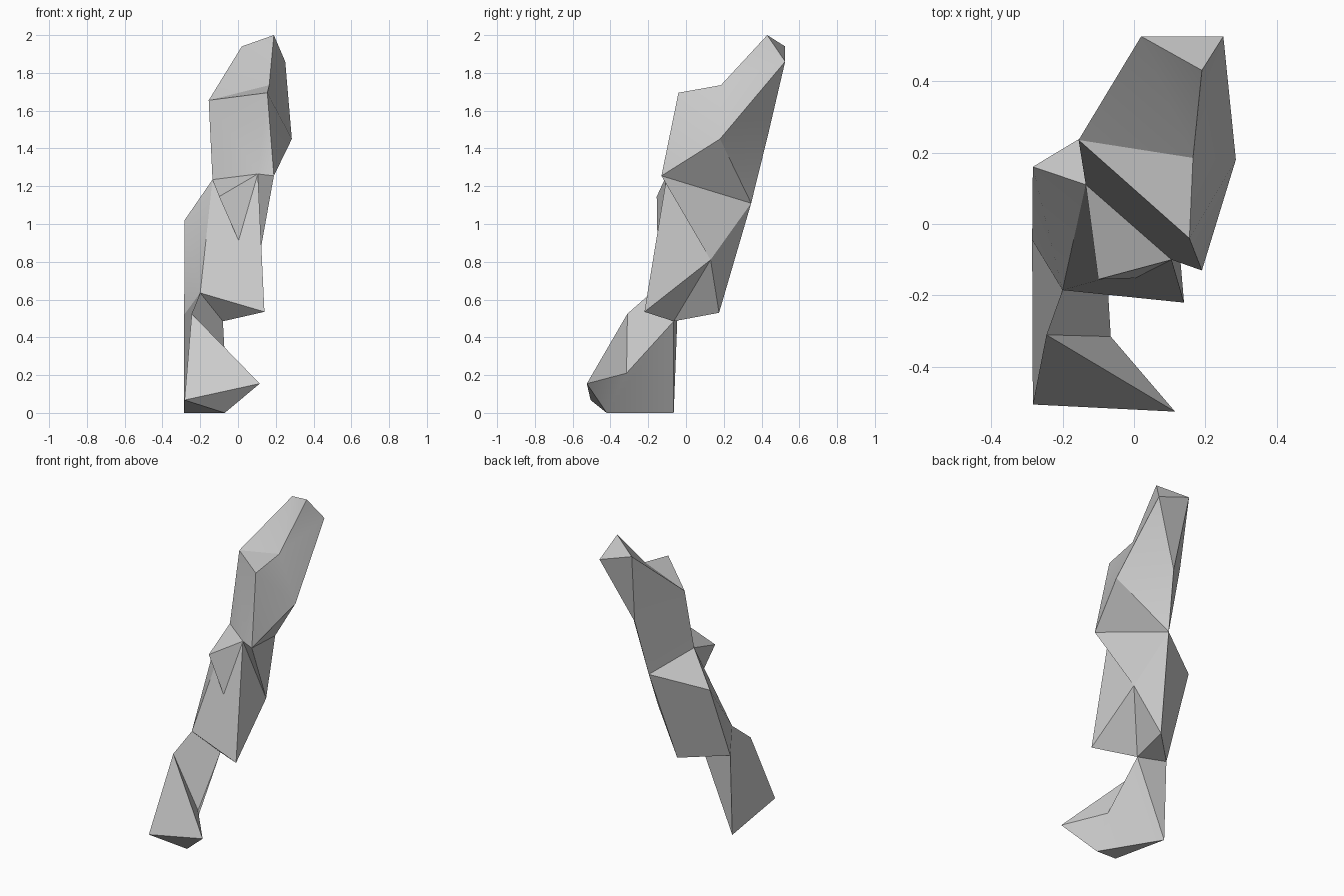
import bpy
import bmesh
import math

cube = bpy.data.objects.get("Cube")
if cube:
    bpy.data.objects.remove(cube, do_unlink=True)

grey = bpy.data.materials.new("plain_grey")
grey.use_nodes = True
colour = (0.6, 0.6, 0.6, 1)
grey.diffuse_color = colour
grey.node_tree.nodes["Principled BSDF"].inputs["Base Color"].default_value = colour


def build_part(name, points, faces, caps=()):
    """Make a faceted part; caps close it for orienting normals, then are
    removed so that neighbouring parts meet without inner walls."""
    bm = bmesh.new()
    corners = {}

    def add_face(letters):
        for letter in letters:
            if letter not in corners:
                corners[letter] = bm.verts.new(points[letter])
        return bm.faces.new([corners[letter] for letter in letters])

    for letters in faces.split():
        add_face(letters)
    cap_faces = [add_face(letters) for letters in caps]
    bmesh.ops.recalc_face_normals(bm, faces=bm.faces[:])
    if cap_faces:
        bmesh.ops.delete(bm, geom=cap_faces, context="FACES_ONLY")
    mesh = bpy.data.meshes.new(name)
    bm.to_mesh(mesh)
    bm.free()
    mesh.materials.append(grey)
    part = bpy.data.objects.new(name, mesh)
    bpy.context.collection.objects.link(part)
    bpy.ops.object.select_all(action="DESELECT")
    part.select_set(True)
    bpy.context.view_layer.objects.active = part
    bpy.ops.object.shade_smooth_by_angle(angle=math.radians(25))
    return part


# Corners shared around the knee and the ankle
knee = {
    "I": (-.135, .11, 1.235),
    "R": (.105, -.10, 1.265),
    "H": (.19, -.13, 1.255),
    "J": (.024, .345, 1.11),
}
ankle = {
    "O": (-.20, -.185, .635),
    "U": (-.08, -.065, .485),
    "N": (-.285, -.045, .52),
}

# Thigh: a leaning block with a slanted top
thigh_points = {
    "A": (.19, .43, 2),
    "B": (.02, .525, 1.94),
    "C": (.25, .525, 1.86),
    "D": (-.155, .235, 1.655),
    "E": (.155, -.04, 1.695),
    "F": (.165, .185, 1.735),
    "G": (.285, .18, 1.45),
    "P": (.062, .435, 1.475),
}
build_part("thigh", thigh_points | knee,
           "DERI EHR DEF DFB FAB ABC EFG EGH FAC FCG BCP CGP GPJ GJH DBP DPJI",
           caps=["IRHJ"])

# Shin: tapers from the knee to the ankle
shin_points = {
    "K": (-.283, .16, 1.02),
    "L": (.14, -.22, .535),
    "M": (-.06, .175, .53),
    "Q": (.11, .13, .81),
}
build_part("shin", shin_points | knee | ankle,
           "OLRI IKJ KIO KON JKNM RHQ HJQ RQL LQU QMU QJM OLU MUN",
           caps=["IRHJ", "OUN"])

# Kneecap: a wedge that sinks into the front of the shin
kneecap_points = {
    "S": (-.10, -.155, 1.145),
    "T": (.04, -.15, .83),
}
build_part("kneecap", kneecap_points | knee, "IRS SRT IST IRT")

# Foot: pointed toe, flat sole and an ankle rising to the shin
foot_points = {
    "V": (-.245, -.31, .525),
    "A": (-.065, -.315, .21),
    "W": (.115, -.525, .155),
    "X": (-.283, -.505, .068),
    "Y": (-.07, -.42, 0),
    "Z": (-.285, -.065, 0),
}
build_part("foot", foot_points | ankle,
           "VOUA VXZNO UNZ UAYZ AWY VAW VWX XWY XYZ",
           caps=["OUN"])
